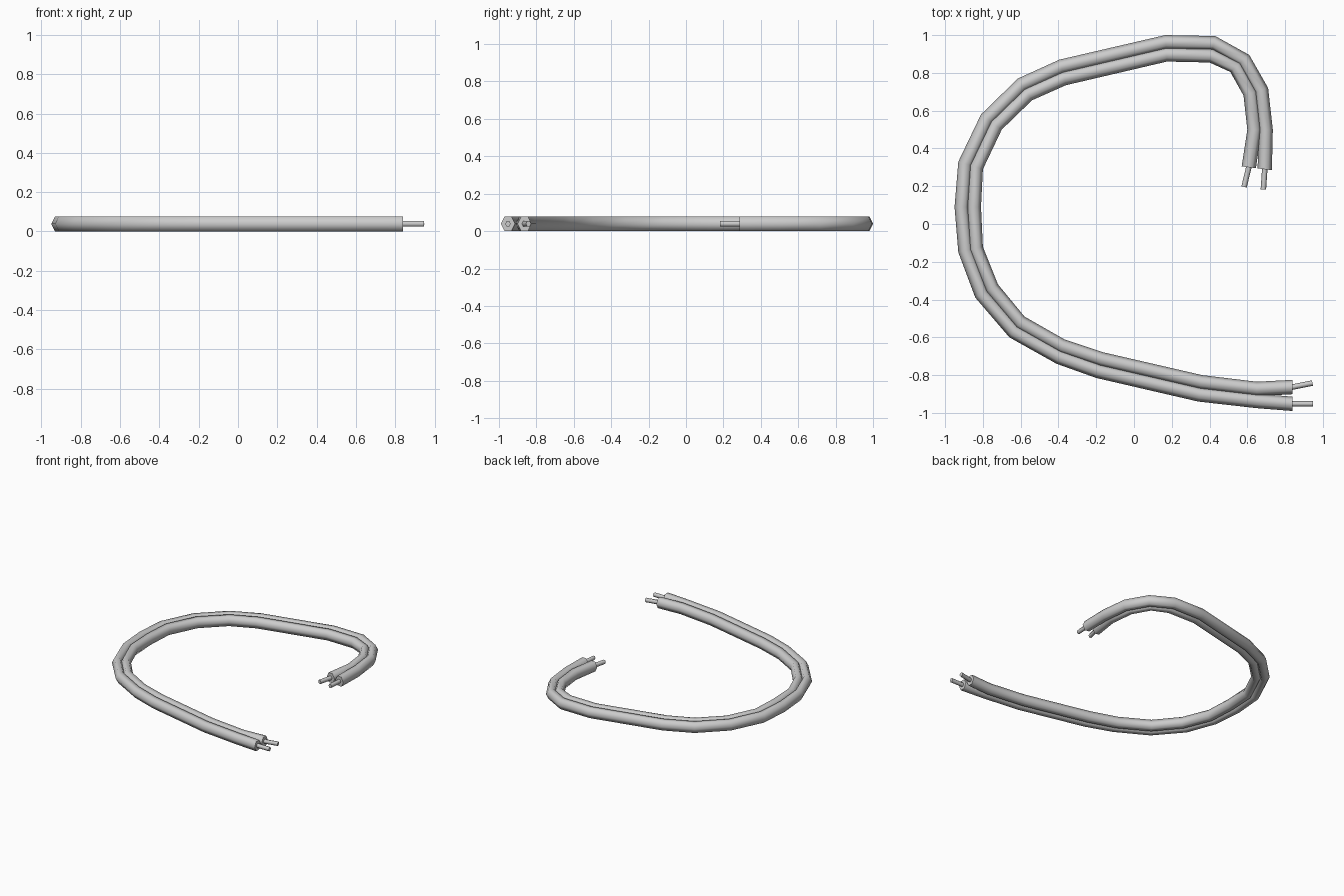
import bpy
import bmesh
from math import radians, cos, sin, pi
from mathutils import Vector

if "Cube" in bpy.data.objects:
    bpy.data.objects.remove(bpy.data.objects["Cube"], do_unlink=True)

UP = Vector((0, 0, 1))
MID_HEIGHT = 0.039
HALF = 0.038          # half width of one insulated wire
CORE = 0.0145         # radius of the bare core
SIDES = 6


def make_material(name, colour):
    mat = bpy.data.materials.new(name)
    mat.use_nodes = True
    mat.diffuse_color = colour
    mat.node_tree.nodes["Principled BSDF"].inputs["Base Color"].default_value = colour
    return mat


grey = make_material("cable grey", (0.6, 0.6, 0.6, 1))


def sweep(name, stations, width, height):
    """Loft a six sided section through (centre, sideways direction) stations."""
    bm = bmesh.new()
    rings = []
    for centre, side in stations:
        ring = []
        for k in range(SIDES):
            a = 2 * pi * k / SIDES
            offset = side * (width * cos(a)) + UP * (height * sin(a) / sin(pi / 3))
            ring.append(bm.verts.new(centre + offset))
        rings.append(ring)
    for a, b in zip(rings, rings[1:]):
        for k in range(SIDES):
            n = (k + 1) % SIDES
            bm.faces.new((a[k], a[n], b[n], b[k]))
    bm.faces.new(rings[0])
    bm.faces.new(rings[-1])
    bmesh.ops.recalc_face_normals(bm, faces=bm.faces)
    mesh = bpy.data.meshes.new(name)
    bm.to_mesh(mesh)
    bm.free()
    mesh.materials.append(grey)
    obj = bpy.data.objects.new(name, mesh)
    bpy.context.collection.objects.link(obj)
    bpy.ops.object.select_all(action="DESELECT")
    obj.select_set(True)
    bpy.context.view_layer.objects.active = obj
    bpy.ops.object.shade_smooth_by_angle(angle=radians(70))
    return obj


# Plan of the twin cable: outer edge x, y then inner edge x, y
plan = [
    (.84, -.99, .84, -.825), (.65, -.975, .65, -.835), (.34, -.94, .36, -.8),
    (-.2, -.815, -.16, -.68), (-.41, -.74, -.37, -.61), (-.66, -.6, -.58, -.49),
    (-.84, -.39, -.72, -.32), (-.93, -.15, -.8, -.12), (-.95, .09, -.81, .09),
    (-.93, .33, -.8, .29), (-.81, .58, -.7, .5), (-.615, .77, -.54, .655),
    (-.395, .87, -.36, .735), (.165, 1, .175, .86), (.43, .995, .4, .855),
    (.61, .895, .51, .805), (.71, .72, .58, .68), (.735, .5, .6, .5),
    (.73, .285, .57, .305),
]

# Each wire hugs one edge of the plan
outer, inner = [], []
for ox, oy, ix, iy in plan:
    o = Vector((ox, oy, MID_HEIGHT))
    i = Vector((ix, iy, MID_HEIGHT))
    side = (i - o).normalized()
    outer.append((o + side * HALF, side))
    inner.append((i - side * HALF, side))

sweep("outer_wire", outer, HALF, HALF)
sweep("inner_wire", inner, HALF, HALF)


# Bare core tips sticking out of every wire end
def core_tip(name, station, dx, dy):
    start = station[0]
    way = Vector((dx, dy, 0)).normalized()
    side = way.cross(UP)
    sweep(name, [(start - way * 0.02, side), (start + way * 0.107, side)], CORE, CORE)


core_tip("outer_front_core", outer[0], 1, 0)
core_tip("inner_front_core", inner[0], 1, .2)
core_tip("outer_back_core", outer[-1], -.07, -1)
core_tip("inner_back_core", inner[-1], -.24, -1)
